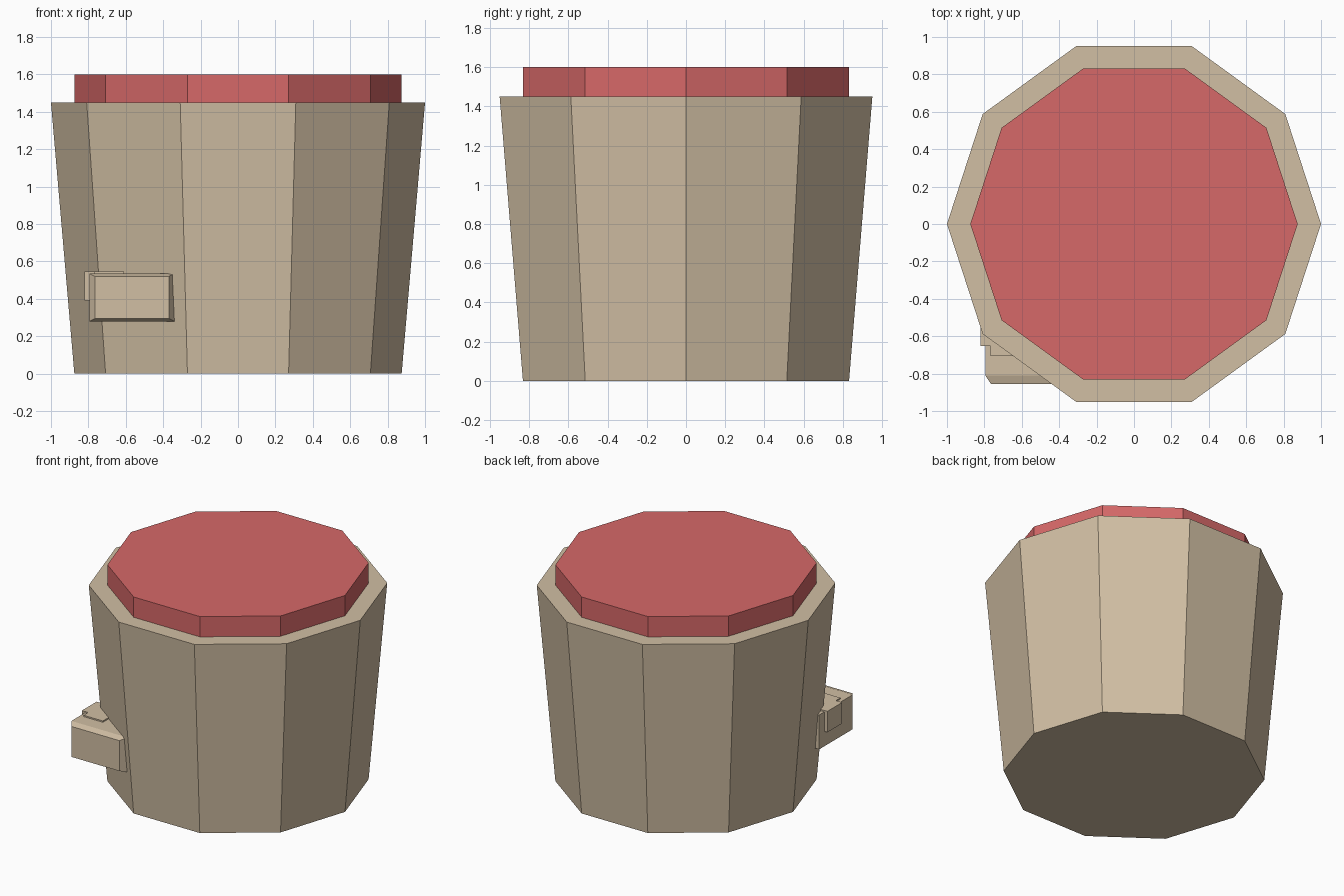
import bpy, bmesh
from math import cos, sin, pi

cube = bpy.data.objects.get("Cube")
if cube:
    bpy.data.objects.remove(cube, do_unlink=True)


def material(name, colour):
    mat = bpy.data.materials.new(name)
    mat.use_nodes = True
    mat.diffuse_color = colour
    mat.node_tree.nodes["Principled BSDF"].inputs["Base Color"].default_value = colour
    return mat


tan = material("warm tan", (0.64, 0.52, 0.37, 1))
red = material("soft red", (0.67, 0.138, 0.138, 1))


def loft(name, rings, mat):
    """Closed solid through a list of matching vertex rings."""
    bm = bmesh.new()
    loops = [[bm.verts.new(p) for p in ring] for ring in rings]
    for a, b in zip(loops, loops[1:]):
        for i in range(len(a)):
            j = (i + 1) % len(a)
            bm.faces.new((a[i], a[j], b[j], b[i]))
    bm.faces.new(loops[0])
    bm.faces.new(loops[-1])
    bmesh.ops.recalc_face_normals(bm, faces=bm.faces)
    mesh = bpy.data.meshes.new(name)
    bm.to_mesh(mesh)
    bm.free()
    mesh.materials.append(mat)
    obj = bpy.data.objects.new(name, mesh)
    bpy.context.collection.objects.link(obj)
    return obj


def decagon(radius, z):
    return [(radius * cos(i * pi / 5), radius * sin(i * pi / 5), z) for i in range(10)]


def upright(x0, x1, z0, z1, y, dx=0, dz=0):
    """Rectangle facing the front, optionally inset."""
    x0, x1, z0, z1 = x0 + dx, x1 - dx, z0 + dz, z1 - dz
    return [(x0, y, z0), (x1, y, z0), (x1, y, z1), (x0, y, z1)]


# Tapered ten-sided tub and its raised top
loft("body", [decagon(0.875, 0), decagon(1, 1.45)], tan)
loft("lid", [decagon(0.875, 1.42), decagon(0.875, 1.6)], red)

# Latch housing with chamfered front
box = (-0.795, -0.34, 0.28, 0.535)
loft("latch_housing", [upright(*box, -0.42), upright(*box, -0.81),
                       upright(*box, -0.855, 0.03, 0.015)], tan)

# Stepped plate on the latch
for name, x, y0, y1 in (("latch_plate", -0.82, -0.48, -0.653),
                        ("latch_plate_step", -0.768, -0.65, -0.707)):
    plate = (x, -0.61, 0.39, 0.545)
    loft(name, [upright(*plate, y0), upright(*plate, y1)], tan)
